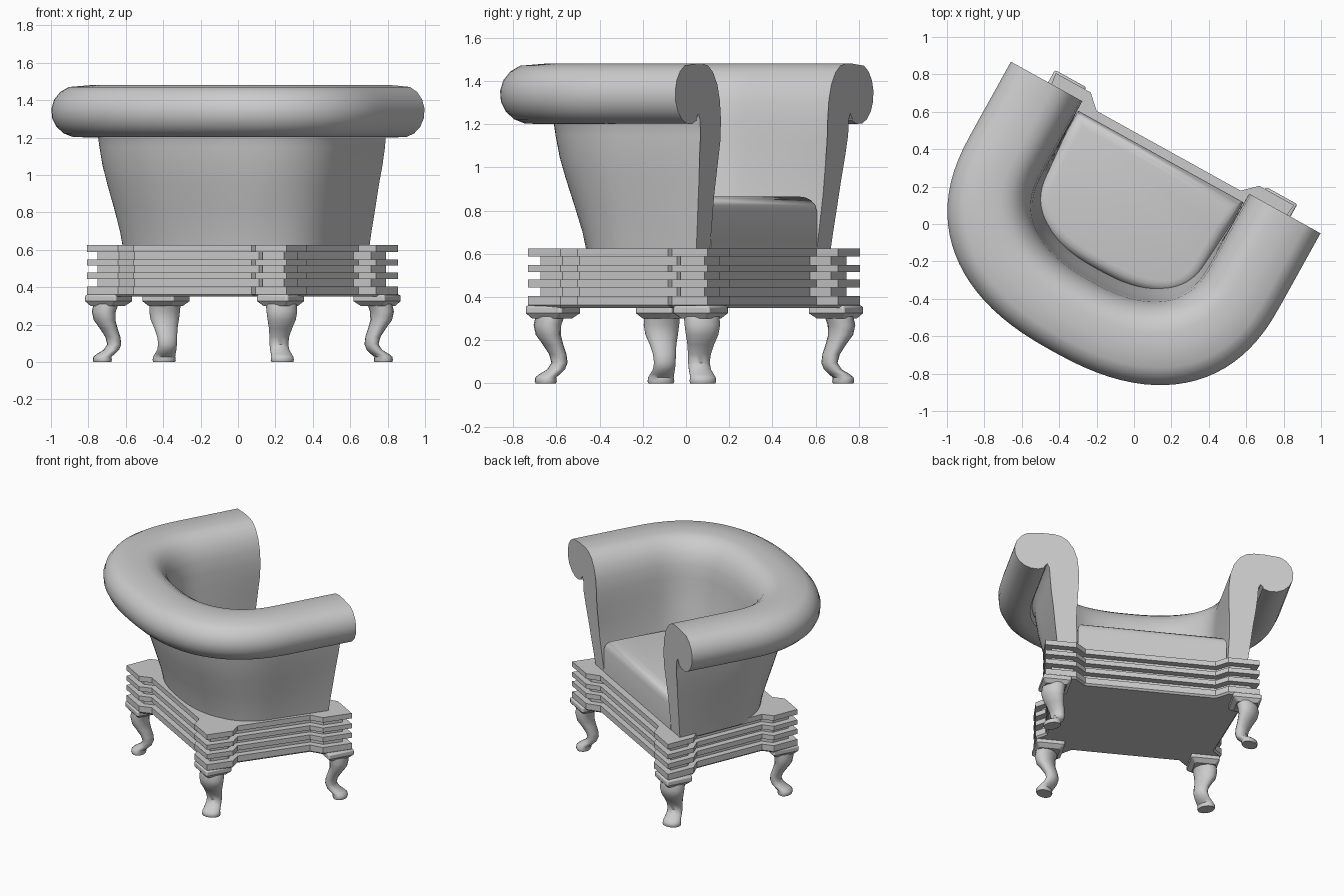
import bpy, bmesh, math
from mathutils import Matrix, Vector

if "Cube" in bpy.data.objects:
    bpy.data.objects.remove(bpy.data.objects["Cube"])

# the whole chair is turned about z; parts are built in local axes (opening towards +y)
TURN = Matrix.Rotation(math.radians(-29), 4, 'Z')


def loft(name, rings, shift, angle=35, bevel=0):
    """Skin a list of closed rings and cap both ends."""
    bm = bmesh.new()
    vs = [[bm.verts.new(p) for p in r] for r in rings]
    n = len(vs[0])
    for a, b in zip(vs, vs[1:]):
        for i in range(n):
            j = (i + 1) % n
            bm.faces.new((a[i], a[j], b[j], b[i]))
    bm.faces.new(vs[0][::-1])
    bm.faces.new(vs[-1])
    bmesh.ops.recalc_face_normals(bm, faces=bm.faces)
    me = bpy.data.meshes.new(name)
    bm.to_mesh(me)
    bm.free()
    me.transform(TURN @ Matrix.Translation((shift, 0, 0)))
    ob = bpy.data.objects.new(name, me)
    bpy.context.collection.objects.link(ob)
    if bevel:
        m = ob.modifiers.new("soft_edges", 'BEVEL')
        m.width, m.segments, m.limit_method = bevel, 2, 'ANGLE'
        m.angle_limit = math.radians(50)
    bpy.ops.object.select_all(action='DESELECT')
    bpy.context.view_layer.objects.active = ob
    ob.select_set(True)
    bpy.ops.object.shade_smooth_by_angle(angle=math.radians(angle))
    return ob


def inset(pts, d):
    """Offset a clockwise 2D outline inward by d."""
    out = []
    for i, p in enumerate(pts):
        p = Vector(p)
        e1 = (p - Vector(pts[i - 1])).normalized()
        e2 = (Vector(pts[(i + 1) % len(pts)]) - p).normalized()
        n1, n2 = Vector((e1.y, -e1.x)), Vector((e2.y, -e2.x))
        out.append(p + (n1 + n2) * d / (1 + n1.dot(n2)))
    return out


def curve_back(a, b, t, n=2.4):
    """Rounded back of the horseshoe plan, t from 0 (right) to pi (left)."""
    c, s = math.cos(t), max(0, math.sin(t))
    return math.copysign(a * abs(c) ** (2 / n), c), -b * s ** (2 / n)


# backrest and arms: scrolled profile (offset at arm, offset at back, z)
prof = [(.0, -.09, .60), (.005, -.075, .75), (.01, -.055, .87), (.005, -.03, 1.0),
        (0, -.01, 1.12), (0, 0, 1.22), (.01, .01, 1.31), (.035, .035, 1.385),
        (.075, .075, 1.44), (.12, .12, 1.47), (.17, .17, 1.48), (.24, .24, 1.48)]
for i in range(1, 11):
    a = math.radians(90 - 21 * i)
    w = .297 + .14 * math.cos(a)
    prof.append((w, w, 1.34 + .14 * math.sin(a)))
prof += [(.235, .235, 1.225), (.215, .215, 1.25), (.2, .2, 1.22), (.195, .19, 1.15),
         (.185, .172, 1.05), (.17, .145, .95), (.155, .105, .82), (.14, .07, .70), (.13, .05, .60)]


def front_v(z):
    return .38 + .06 * min(1, max(0, (z - .6) / .55))


def arm_ring(f, side):
    """f = 0 at the arm front, 1 where the curve starts."""
    r = []
    for wa, wb, z in prof:
        w = wa + (wb - wa) * .5 * f
        r.append((side * (.51 + w), front_v(z) * (1 - f), z))
    return r


def back_ring(t):
    k = .5 + .5 * min(1, math.sin(t) / .7)
    r = []
    for wa, wb, z in prof:
        w = wa + (wb - wa) * k
        r.append((*curve_back(.51 + w, .37 + w, t), z))
    return r


N = 44
rings = [arm_ring(i / 6, 1) for i in range(6)]
rings += [back_ring(math.pi * i / N) for i in range(N + 1)]
rings += [arm_ring(i / 6, -1) for i in range(5, -1, -1)]
loft("backrest_and_arms", rings, -.05, 40)

# seat cushion with a rounded top edge
plan = [(.505, .385), (.505, .2)]
plan += [curve_back(.5, .31, math.pi * i / 32, 2.6) for i in range(33)]
plan += [(-.505, .2), (-.505, .385)]
levels = [(.60, 0), (.80, 0), (.825, .006), (.848, .02), (.861, .04), (.866, .065)]
loft("seat_cushion", [[(*p, z) for p in inset(plan, d)] for z, d in levels], -.05, 50)

# layered base with projecting corner blocks
half = [(.44, .432), (.515, .503), (.728, .503), (.705, .30), (.632, .24), (.575, -.27),
        (.632, -.33), (.61, -.515), (.42, -.515), (.36, -.45)]
plan = half + [(-x, y) for x, y in reversed(half)]
levels = [(.35, .012), (.362, 0), (.405, 0)]
for low, high in ((.445, .48), (.515, .548), (.588, .625)):
    levels += [(levels[-1][0], .045), (low, .045), (low, 0), (high, 0)]
loft("layered_base", [[(*p, z) for p in inset(plan, d)] for z, d in levels], -.028, 25)

# curved legs: z, outward shift, radial radius, sideways radius
leg = [(.31, -.02, .065, .085), (.27, -.008, .062, .085), (.225, -.012, .056, .078),
       (.18, -.035, .046, .064), (.135, -.058, .039, .055), (.095, -.066, .036, .052),
       (.065, -.05, .04, .053), (.042, -.018, .048, .057), (.028, 0, .047, .061),
       (.01, 0, .05, .064), (0, 0, .046, .06)]
plate = [(.36, -.035, .135), (.325, -.035, .135), (.30, -.03, .10)]
for sx, side in ((1, "right"), (-1, "left")):
    for x, y, sy, end in ((.67, .445, 1, "front"), (.55, -.453, -1, "back")):
        out = Vector((sx, sy)).normalized()
        tan = Vector((-out.y, out.x))

        def ring(z, d, rd, rt, n):
            pts = []
            for i in range(n):
                a = 2 * math.pi * i / n
                p = Vector((sx * x, y)) + out * (d + rd * math.cos(a)) + tan * rt * math.sin(a)
                pts.append((p.x, p.y, z))
            return pts

        loft(f"{end}_{side}_leg", [ring(*s, 16) for s in leg], -.028, 45)
        loft(f"{end}_{side}_leg_plate", [ring(z, d, r, r, 4) for z, d, r in plate],
             -.028, 25, .01)
